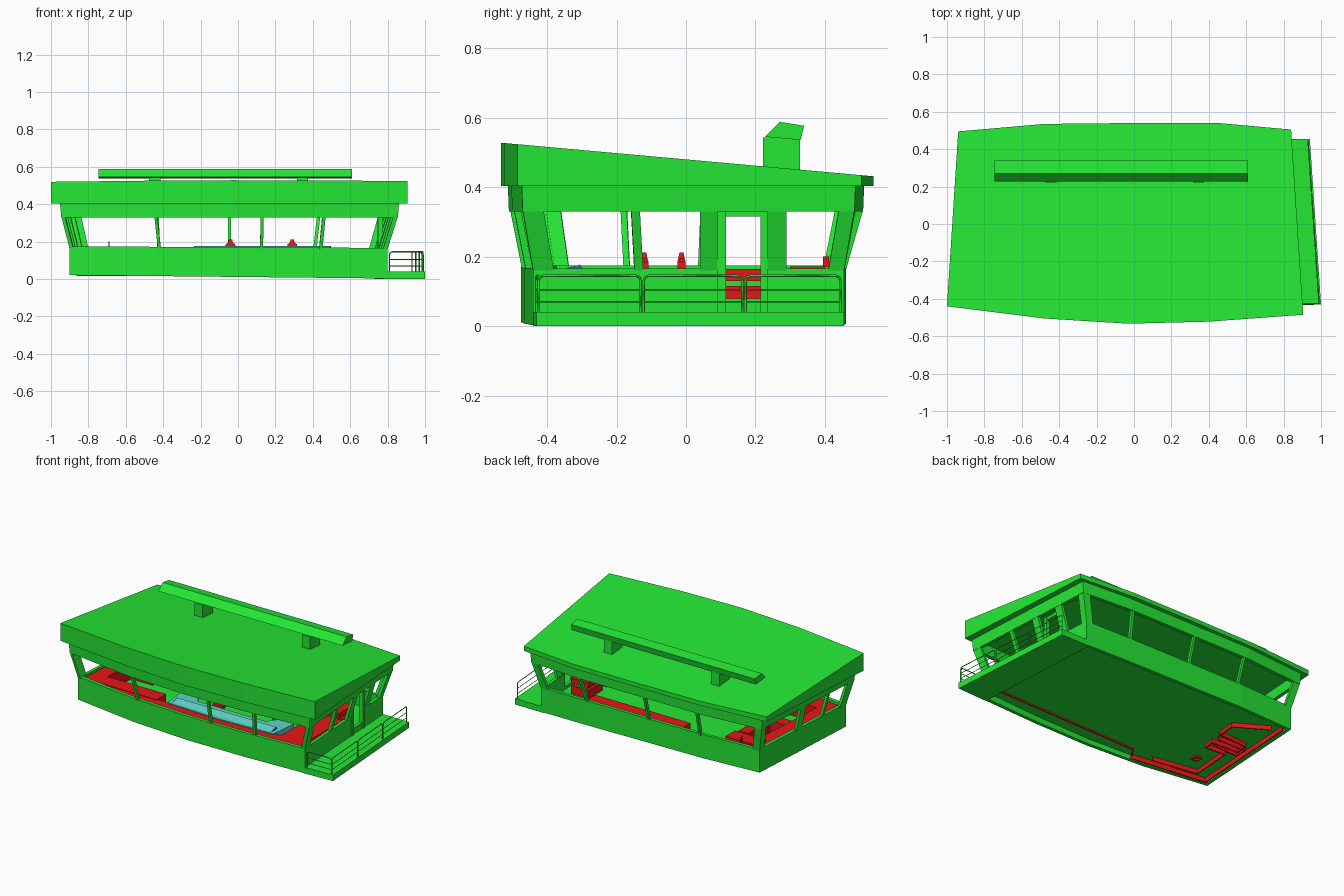
import bpy, bmesh
from mathutils import Vector

cube = bpy.data.objects.get("Cube")
if cube:
    bpy.data.objects.remove(cube, do_unlink=True)


def material(name, rgb):
    m = bpy.data.materials.new(name)
    m.use_nodes = True
    m.diffuse_color = (*rgb, 1)
    m.node_tree.nodes["Principled BSDF"].inputs["Base Color"].default_value = (*rgb, 1)
    return m


GREEN = material("green paint", (0.018, 0.8, 0.036))
RED = material("red furniture", (0.8, 0.008, 0.01))
CYAN = material("cyan console", (0.11, 0.65, 0.57))
BLUE = material("blue panel", (0.03, 0.15, 0.5))


def loft(name, loops, mat, ring=False):
    """Skin a list of equal 3D loops; cap the ends, or join them as a ring."""
    bm = bmesh.new()
    rows = [[bm.verts.new(p) for p in loop] for loop in loops]
    n = len(rows[0])
    pairs = list(zip(rows, rows[1:])) + ([(rows[-1], rows[0])] if ring else [])
    for a, b in pairs:
        for i in range(n):
            j = (i + 1) % n
            bm.faces.new((a[i], a[j], b[j], b[i]))
    if not ring:
        bm.faces.new(rows[0][::-1])
        bm.faces.new(rows[-1])
    bmesh.ops.recalc_face_normals(bm, faces=bm.faces)
    me = bpy.data.meshes.new(name)
    bm.to_mesh(me)
    bm.free()
    me.materials.append(mat)
    ob = bpy.data.objects.new(name, me)
    bpy.context.collection.objects.link(ob)
    return ob


def at(loop, z):
    """Lift a plan outline to a height, given as a number or a function."""
    return [(x, y, z(x, y) if callable(z) else z) for x, y in loop]


def slab(name, loop, z0, z1, mat=GREEN):
    return loft(name, [at(loop, z0), at(loop, z1)], mat)


def rect(x0, x1, y0, y1):
    return [(x0, y0), (x1, y0), (x1, y1), (x0, y1)]


def box(name, x0, x1, y0, y1, z0, z1, mat=GREEN):
    return slab(name, rect(x0, x1, y0, y1), z0, z1, mat)


def inset(loop, d=0.022):
    return [(x - d * (1 if x > 0 else -1) * (abs(x) > 0.6),
             y - d * (1 if y > 0 else -1)) for x, y in loop]


# Plan outlines, front right corner first, counter-clockwise
low = [(-.90, -.395), (-.45, -.455), (-.03, -.475), (.38, -.465), (.80, -.44),
       (.75, .455), (.42, .46), (0, .46), (-.45, .46), (-.85, .44)]
mid = [(-.945, -.42), (-.47, -.49), (-.03, -.51), (.39, -.50), (.855, -.47),
       (.80, .485), (.44, .51), (0, .51), (-.46, .51), (-.89, .475)]
eave = [(-1, -.44), (-.48, -.505), (-.03, -.533), (.40, -.522), (.905, -.485),
        (.84, .505), (.45, .54), (0, .54), (-.48, .535), (-.94, .495)]


def base_z(x, y):
    return 0.011 - 0.0105 * x


def sill_z(x, y):
    return 0.17 - 0.005 * x


def roof_z(x, y):
    return 0.48 - 0.09 * y


# Lower walls with a door opening in the left side
walls = loft("lower_walls", [at(low, base_z), at(low, sill_z),
                             at(inset(low), sill_z), at(inset(low), base_z)], GREEN, ring=True)
cutter = box("door_cutter", .65, .85, .115, .215, .08, .25)
cutter.hide_render = True
cutter.display_type = "WIRE"
cutter.hide_set(True)
cut = walls.modifiers.new("door_opening", "BOOLEAN")
cut.object = cutter
cut.solver = "EXACT"

slab("floor", inset(low, 0.01), .045, .06)

# Band above the windows and sloping roof
top = [(x * 1.007, y * 1.006) for x, y in mid]
loft("window_head_band", [at(mid, .33), at(top, .407), at(inset(top), .407),
                          at(inset(mid), .33)], GREEN, ring=True)
slab("roof", eave, .403, roof_z)


# Window posts lean outward between the sill and the head band
def post(name, edge, f, width, depth=.02):
    loops = []
    for outline, z in ((low, .16), (mid, .335)):
        a, b = Vector(outline[edge]), Vector(outline[(edge + 1) % len(outline)])
        t = (b - a).normalized()
        inward = Vector((-t.y, t.x)) * depth
        c = a.lerp(b, f) + t * width * (0.5 if f == 0 else -0.5 if f == 1 else 0)
        h = t * width / 2
        loops.append(at([c - h, c + h, c + h + inward, c - h + inward], z))
    loft(name, loops, GREEN)


for i, (edge, f, w) in enumerate([(1, .07, .016), (2, .38, .016), (3, .15, .018),
                                  (6, 0, .018), (7, .1, .016), (7, .94, .016),
                                  (4, .34, .025), (9, .455, .05), (9, .73, .018)]):
    post(f"window_post_{i + 1}", edge, f, w)
for edge, f, w in [(0, 0, .02), (3, 1, .025), (4, 0, .06), (4, 1, .045),
                   (5, 0, .05), (8, 1, .05), (9, 0, .045), (9, 1, .06)]:
    post(f"corner_post_{edge}_{f}", edge, f, w)


# Leaning panels either side of an upright door frame
def side_panel(name, y0, y1):
    loops = []
    for outline, z in ((low, .16), (mid, .335)):
        a, b = Vector(outline[4]), Vector(outline[5])
        xs = [a.lerp(b, (y - a.y) / (b.y - a.y)).x for y in (y0, y1)]
        loops.append(at([(xs[0], y0), (xs[1], y1), (xs[1] - .02, y1), (xs[0] - .02, y0)], z))
    loft(name, loops, GREEN)


side_panel("door_side_panel_front", .04, .09)
side_panel("door_side_panel_back", .235, .29)
box("door_jamb_front", .752, .775, .09, .115, .03, .335)
box("door_jamb_back", .745, .768, .215, .235, .03, .335)
box("door_lintel", .75, .77, .115, .215, .315, .335)

# Side balcony
slab("balcony_deck", [(.78, -.44), (1, -.43), (.94, .455), (.73, .455)], 0, .04)


def rail(name, points, r=.0035):
    cu = bpy.data.curves.new(name, "CURVE")
    cu.dimensions = "3D"
    cu.bevel_depth = r
    cu.bevel_resolution = 0
    cu.use_fill_caps = True
    sp = cu.splines.new("POLY")
    sp.points.add(len(points) - 1)
    for p, co in zip(sp.points, points):
        p.co = (*co, 1)
    cu.materials.append(GREEN)
    ob = bpy.data.objects.new(name, cu)
    bpy.context.collection.objects.link(ob)


def rail_panel(name, a, b):
    a, b = Vector(a), Vector(b)
    e = .015 / (b - a).length
    frame = [(0, .035), (0, .13), (e * .3, .141), (e, .145),
             (1 - e, .145), (1 - e * .3, .141), (1, .13), (1, .035)]
    rail(name + "_frame", [(*a.lerp(b, f), z) for f, z in frame])
    for k, z in enumerate((.07, .105)):
        rail(f"{name}_bar_{k + 1}", [(*a, z), (*b, z)], .0025)


def edge_x(y):
    return .99 - .068 * (y + .43)


for i, (y0, y1) in enumerate([(-.425, -.13), (-.122, .162), (.172, .445)]):
    rail_panel(f"balcony_rail_{i + 1}", (edge_x(y0), y0), (edge_x(y1), y1))
rail_panel("balcony_rail_front", (.81, -.43), (.985, -.425))

# Roof bar on two legs
section = [(.228, .545), (.27, .588), (.34, .577), (.33, .536)]
loft("roof_bar", [[(x, y, z) for y, z in section] for x in (-.745, .61)], GREEN)
for side, x in (("right", -.445), ("left", .345)):
    box(f"roof_bar_leg_{side}", x - .03, x + .03, .222, .328, .44, .543)

# Benches and desks along the walls
inner = inset(low, .023)
front = inner[:5]
slab("front_bench", front + [(x, y + .08) for x, y in front[::-1]], .05, .157, RED)
slab("right_bench", [inner[9], inner[0], (-.78, -.38), (-.73, .41)], .05, .16, RED)
box("front_right_desk", -.80, -.34, -.37, -.27, .05, .16, RED)
box("front_left_desk", .56, .74, -.40, .04, .05, .155, RED)
box("middle_right_desk", -.82, -.60, -.04, .03, .05, .155, RED)
box("inner_right_desk", -.64, -.57, .03, .26, .05, .155, RED)
box("back_right_desk", -.80, -.57, .30, .40, .05, .172, RED)
box("desk_monitor", -.692, -.686, .395, .412, .17, .20, RED)
box("back_bench", -.25, .45, .31, .42, .05, .14, RED)
box("door_cabinet_lower", .55, .68, .09, .24, .05, .115, RED)
box("door_cabinet_upper", .55, .68, .09, .24, .13, .165, RED)
box("door_cabinet_core", .57, .66, .10, .23, .11, .135, GREEN)


# Red skirtings hanging below the floor
def skirting(name, points, drop):
    for i, (a, b) in enumerate(zip(points, points[1:])):
        a, b = Vector(a), Vector(b)
        t = (b - a).normalized() * .004
        n = Vector((-t.y, t.x))
        slab(f"{name}_{i + 1}", [a - t - n, b + t - n, b + t + n, a - t + n],
             .045 - drop, .047, RED)


skirting("front_skirting", [(.74, -.12), (.74, -.35), (-.3, -.37), (-.34, -.42)], .01)
skirting("right_skirting", [(-.34, -.43), (-.86, -.365), (-.815, .40)], .03)
skirting("desk_skirting", [(-.46, -.37), (-.76, -.32), (-.74, -.04), (-.60, -.05),
                           (-.59, .02), (-.78, .03), (-.77, .11), (-.57, .12),
                           (-.56, .24), (-.76, .36)], .028)
skirting("inner_desk_skirting", [(-.62, .0), (-.80, -.01), (-.80, .07), (-.60, .07)], .028)
skirting("stool_skirting", [(-.68, -.23), (-.64, -.23), (-.64, -.19), (-.68, -.19),
                            (-.68, -.23)], .012)

# Curved steering console with a raised dashboard and blue ends
slab("console_desk", [(-.26, -.37), (.12, -.385), (.52, -.37), (.54, -.18), (.44, -.16),
                      (.38, -.25), (-.12, -.25), (-.18, -.16), (-.28, -.18)], .06, .163, CYAN)
dash = [(-.36, .155), (-.36, .162), (-.305, .177), (-.29, .155)]


def dashboard(name, x0, x1, mat):
    loft(name, [[(x, y, z) for y, z in dash] for x in (x0, x1)], mat)


dashboard("dashboard", -.23, .49, CYAN)
dashboard("dashboard_end_right", -.236, -.23, BLUE)
dashboard("dashboard_end_left", .49, .496, BLUE)

# Two helm chairs with tapered headrests
for side, x, y in (("right", -.04, -.12), ("left", .29, -.013)):
    box(f"chair_pedestal_{side}", x - .015, x + .015, y - .015, y + .015, .05, .11, RED)
    box(f"chair_seat_{side}", x - .035, x + .035, y - .04, y + .03, .105, .125, RED)
    loft(f"chair_back_{side}", [at(rect(x - w, x + w, y - d, y + d), z) for w, d, z in
                                [(.026, .012, .12), (.026, .012, .185),
                                 (.012, .009, .195), (.009, .006, .212)]], RED)
